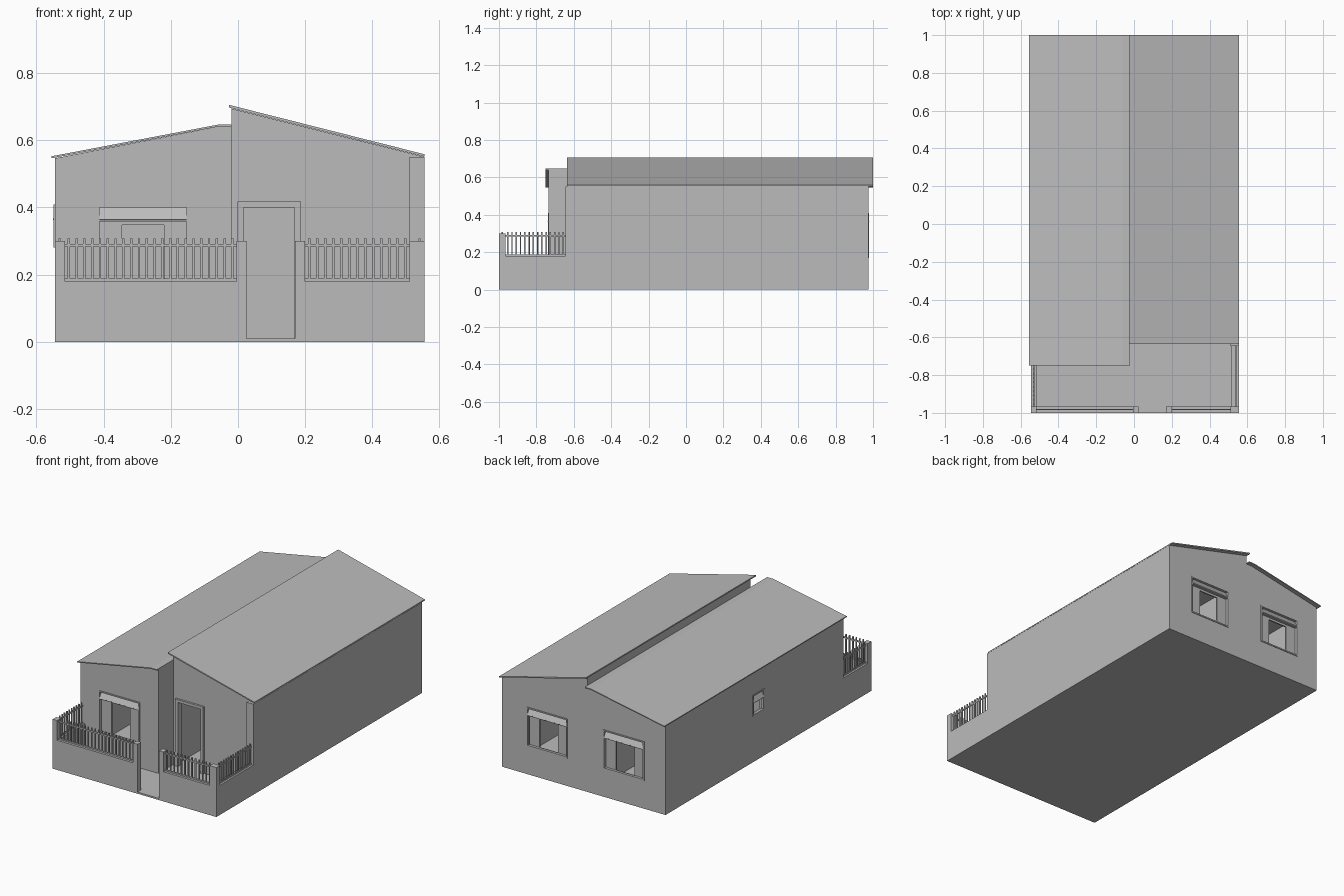
import bpy, bmesh, math
from mathutils import Matrix, Vector

cube = bpy.data.objects.get("Cube")
if cube:
    bpy.data.objects.remove(cube, do_unlink=True)

grey = bpy.data.materials.new("plain grey")
grey.use_nodes = True
COLOR = (0.5, 0.5, 0.5, 1)
grey.diffuse_color = COLOR
grey.node_tree.nodes["Principled BSDF"].inputs["Base Color"].default_value = COLOR


def finish(name, bm):
    bmesh.ops.recalc_face_normals(bm, faces=bm.faces)
    mesh = bpy.data.meshes.new(name)
    bm.to_mesh(mesh)
    bm.free()
    mesh.materials.append(grey)
    obj = bpy.data.objects.new(name, mesh)
    bpy.context.collection.objects.link(obj)
    return obj


def add_box(bm, x, y, z):
    size = [r[1] - r[0] for r in (x, y, z)]
    mid = [(r[0] + r[1]) / 2 for r in (x, y, z)]
    bmesh.ops.create_cube(bm, size=1, matrix=Matrix.Translation(mid) @ Matrix.Diagonal(size + [1]))


def boxes(name, parts):
    bm = bmesh.new()
    for part in parts:
        add_box(bm, *part)
    return finish(name, bm)


def prism(name, profile, y0, y1):
    """Extrude an (x, z) outline along y."""
    bm = bmesh.new()
    face = bm.faces.new([bm.verts.new((x, y0, z)) for x, z in profile])
    new = bmesh.ops.extrude_face_region(bm, geom=[face])["geom"]
    bmesh.ops.translate(bm, vec=(0, y1 - y0, 0), verts=[v for v in new if isinstance(v, bmesh.types.BMVert)])
    return finish(name, bm)


def carve(obj, cutters):
    for c in cutters:
        c.hide_render = True
        mod = obj.modifiers.new("cut", 'BOOLEAN')
        mod.operation, mod.solver, mod.object = 'DIFFERENCE', 'EXACT', c
    bpy.context.view_layer.update()
    done = obj.evaluated_get(bpy.context.evaluated_depsgraph_get())
    mesh = bpy.data.meshes.new_from_object(done)
    obj.modifiers.clear()
    obj.data = mesh
    for c in cutters:
        bpy.data.objects.remove(c, do_unlink=True)


WALL = 0.03
FLOOR = 0.01
CEIL = 0.53
LEFT, MID, RIGHT = -0.545, -0.02, 0.555
FRONT_L, FRONT_R, BACK = -0.735, -0.59, 0.975

# House bodies
left_body = prism("left_house_walls", [(LEFT, 0), (MID, 0), (MID, 0.64), (-0.06, 0.64), (LEFT, 0.546)], FRONT_L, BACK)
right_body = prism("right_house_walls", [(MID, 0), (RIGHT, 0), (RIGHT, 0.55), (MID, 0.694)], FRONT_R, BACK)


def room(x0, x1, y0, y1):
    return boxes("room_cutter", [((x0, x1), (y0, y1), (FLOOR, CEIL))])


def hole(x, y, z):
    return boxes("hole_cutter", [(x, y, z)])


# Window openings: (centre, width, bottom, top)
FRONT_WIN = (-0.2825, 0.275, 0.15, 0.408)
BACK_WINS = [(0.25, 0.275, 0.17, 0.408), (-0.265, 0.275, 0.17, 0.408)]
SIDE_WIN = (0.085, 0.11, 0.28, 0.408)


def span(win):
    return (win[0] - win[1] / 2, win[0] + win[1] / 2)


left_rooms = [room(LEFT + WALL, MID - WALL, a, b)
              for a, b in ((FRONT_L + WALL, -0.29), (-0.26, 0.4), (0.43, BACK - WALL))]
right_rooms = [room(MID + WALL / 2, RIGHT - WALL, a, b)
               for a, b in ((FRONT_R + WALL, 0.4), (0.43, BACK - WALL))]
carve(left_body, left_rooms + [
    hole(span(FRONT_WIN), (FRONT_L - 0.1, FRONT_L + 0.1), FRONT_WIN[2:]),
    hole(span(BACK_WINS[1]), (BACK - 0.1, BACK + 0.1), BACK_WINS[1][2:]),
    hole((LEFT - 0.1, LEFT + 0.1), span(SIDE_WIN), SIDE_WIN[2:])])
carve(right_body, right_rooms + [
    hole(span(BACK_WINS[0]), (BACK - 0.1, BACK + 0.1), BACK_WINS[0][2:]),
    hole((0.015, 0.17), (FRONT_R - 0.1, FRONT_R + 0.1), (FLOOR, 0.4))])

# Side wall end beside the porch
boxes("right_wall_end", [((0.51, RIGHT), (-0.645, FRONT_R), (0, 0.55))])

# Roof sheets
prism("left_roof", [(-0.555, 0.546), (-0.06, 0.64), (-0.02, 0.64), (-0.02, 0.646), (-0.06, 0.646), (-0.555, 0.552)],
      -0.75, 1.0)
prism("right_roof", [(-0.027, 0.697), (0.555, 0.551), (0.555, 0.558), (-0.027, 0.705)], -0.635, 1.0)


def window(name, win, origin, angle, panels):
    """Frame, side panels and a tilted blind, built facing -y and turned into place."""
    _, width, z0, z1 = win
    h, f = width / 2, 0.008
    depth = (-0.004, 0.012)
    bm = bmesh.new()
    for s in (-1, 1):
        add_box(bm, sorted((s * h, s * (h - f))), depth, (z0, z1))
        if panels:
            add_box(bm, sorted((s * (h - f), s * 0.0625)), (0.015, 0.023), (z0, z1))
    for a, b in ((z0, z0 + f), (z1 - f, z1), (z1 - 0.05, z1 - 0.044)):
        add_box(bm, (-h, h), depth, (a, b))
    if panels:
        add_box(bm, (-0.0625, 0.0625), (0.015, 0.023), (0.347, z1))
    # Tilted blind
    outline = [(-0.006, z1 - 0.044), (0.014, z1 - f), (0.02, z1 - f), (0, z1 - 0.048)]
    ends = [[bm.verts.new((x, y, z)) for y, z in outline] for x in (-h + f, h - f)]
    bm.faces.new(ends[0])
    bm.faces.new(ends[1])
    for i in range(4):
        j = (i + 1) % 4
        bm.faces.new((ends[0][i], ends[0][j], ends[1][j], ends[1][i]))
    bm.transform(Matrix.Translation(origin) @ Matrix.Rotation(angle, 4, 'Z'))
    return finish(name, bm)


window("front_window", FRONT_WIN, Vector((FRONT_WIN[0], FRONT_L, 0)), 0, True)
for side, win in zip(("left", "right"), BACK_WINS):
    window("back_window_" + side, win, Vector((win[0], BACK, 0)), math.pi, True)
window("side_window", SIDE_WIN, Vector((LEFT, SIDE_WIN[0], 0)), -math.pi / 2, False)

# Door frame
door_y = (FRONT_R - 0.012, FRONT_R + 0.02)
boxes("door_frame", [((-0.002, 0.017), door_y, (FLOOR, 0.417)),
                     ((0.168, 0.187), door_y, (FLOOR, 0.417)),
                     ((0.017, 0.168), door_y, (0.4, 0.417))])

# Porch floor, low walls and posts
LOW, POST = 0.18, 0.3
boxes("porch_floor", [((LEFT, MID), (-1, FRONT_L), (0, FLOOR)), ((MID, RIGHT), (-1, FRONT_R), (0, FLOOR))])
edge = (-1, -0.965)
boxes("porch_walls", [((LEFT, 0.025), edge, (0, LOW)), ((0.17, RIGHT), edge, (0, LOW)),
                      ((LEFT, -0.515), (-0.965, FRONT_L), (0, LOW)),
                      ((0.515, RIGHT), (-0.965, -0.645), (0, LOW))])
boxes("porch_posts", [(x, edge, (LOW, POST))
                      for x in ((LEFT, -0.515), (-0.005, 0.025), (0.17, 0.2), (0.51, RIGHT))])


def fence(name, start, end, fixed, along_x):
    """Railing of upright bars between two rails."""
    t = 0.0035
    across = (fixed - t, fixed + t)
    count = round((end - start) / 0.0235)
    runs = [((start, end), (LOW, LOW + 0.008)), ((start, end), (0.283, 0.291))]
    for i in range(count):
        c = start + (i + 0.5) * (end - start) / count
        runs.append(((c - t, c + t), (LOW, 0.308)))
    boxes(name, [(r, across, z) if along_x else (across, r, z) for r, z in runs])


fence("front_fence_right", -0.515, -0.005, -0.982, True)
fence("front_fence_left", 0.2, 0.51, -0.982, True)
fence("side_fence_right", -0.965, FRONT_L, -0.53, False)
fence("side_fence_left", -0.965, -0.645, 0.54, False)
